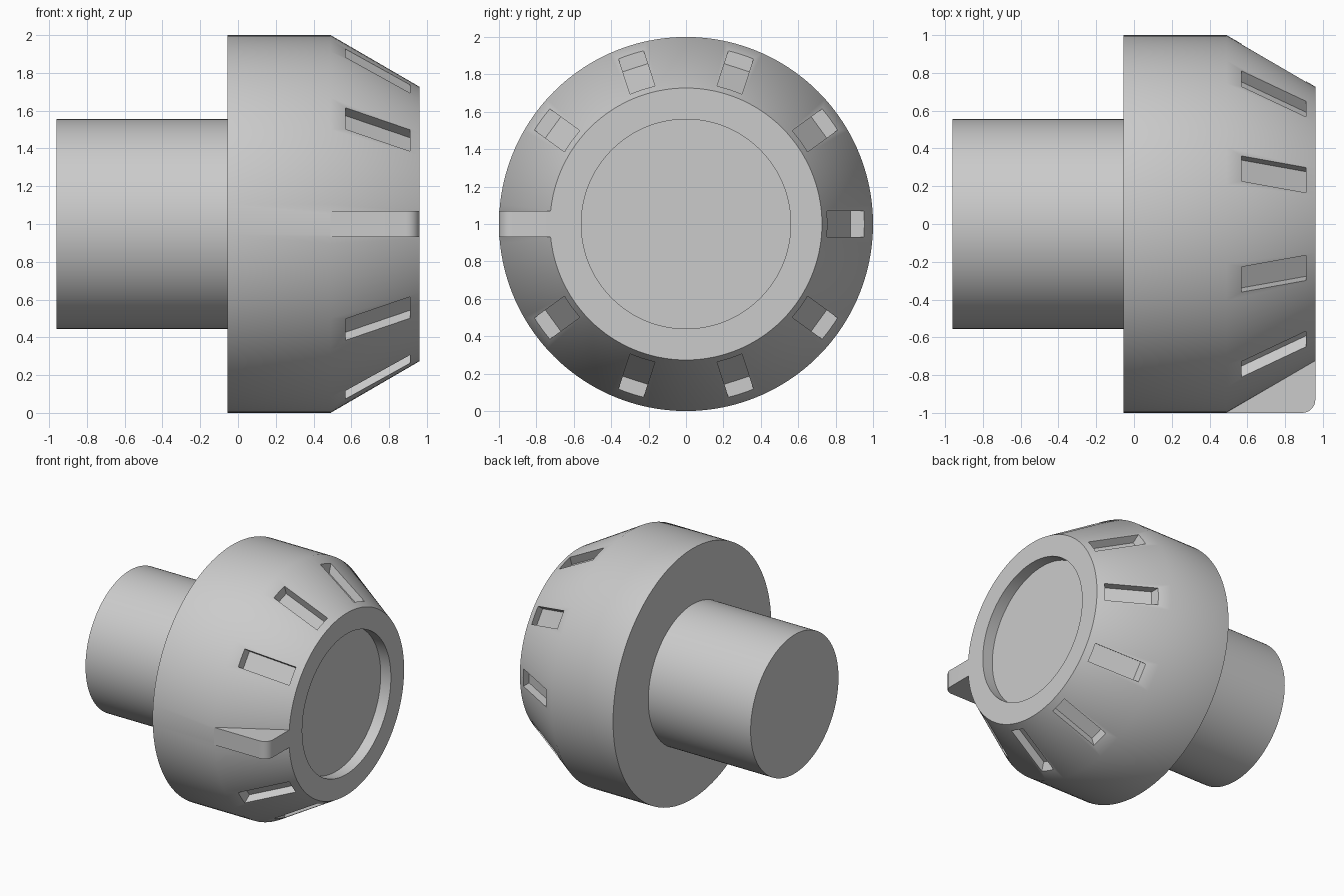
import bpy, bmesh
from math import cos, sin, pi, radians
from mathutils import Matrix, Vector

if "Cube" in bpy.data.objects:
    bpy.data.objects.remove(bpy.data.objects["Cube"])

SEGMENTS = 120
SLOT_WIDTH = 0.14
CONE_START, CONE_END, CONE_TIP_R = 0.49, 0.96, 0.727

grey = bpy.data.materials.new("plain grey")
grey.use_nodes = True
grey.diffuse_color = (0.6, 0.6, 0.6, 1)
grey.node_tree.nodes["Principled BSDF"].inputs["Base Color"].default_value = (0.6, 0.6, 0.6, 1)


def finish(bm, name):
    bmesh.ops.recalc_face_normals(bm, faces=bm.faces)
    mesh = bpy.data.meshes.new(name)
    bm.to_mesh(mesh)
    bm.free()
    mesh.materials.append(grey)
    obj = bpy.data.objects.new(name, mesh)
    bpy.context.collection.objects.link(obj)
    return obj


def lathe(bm, profile):
    """Turn (x, radius) points around the x axis and cap both ends."""
    rings = [[bm.verts.new((x, r * cos(2 * pi * i / SEGMENTS), r * sin(2 * pi * i / SEGMENTS)))
              for i in range(SEGMENTS)] for x, r in profile]
    for a, b in zip(rings, rings[1:]):
        for i in range(SEGMENTS):
            j = (i + 1) % SEGMENTS
            bm.faces.new((a[i], a[j], b[j], b[i]))
    bm.faces.new(rings[0])
    bm.faces.new(rings[-1])


def radial_prism(bm, outline, width, angle):
    """Extrude an (x, radius) outline sideways; angle 0 points to the front."""
    turn = Matrix.Rotation(angle, 3, 'X')
    sides = [[bm.verts.new(turn @ Vector((x, -r, s * width / 2))) for x, r in outline]
             for s in (-1, 1)]
    bm.faces.new(sides[0])
    bm.faces.new(sides[1])
    for i in range(len(outline)):
        j = (i + 1) % len(outline)
        bm.faces.new((sides[0][i], sides[0][j], sides[1][j], sides[1][i]))


def cone_radius(x):
    return 1 + (CONE_TIP_R - 1) * (x - CONE_START) / (CONE_END - CONE_START)


# Knob: shaft, drum, tapered nose and shallow round recess
bm = bmesh.new()
lathe(bm, [(-0.96, 0.555), (-0.055, 0.555), (-0.055, 1), (CONE_START, 1),
           (CONE_END, CONE_TIP_R), (CONE_END, 0.56), (0.87, 0.56)])
knob = finish(bm, "knob_body")

# Nine grip slots around the taper
bm = bmesh.new()
near, far, depth = 0.57, 0.91, 0.075
slot = [(near, cone_radius(near) - depth), (far, cone_radius(far) - depth), (far, 1.1), (near, 1.1)]
for k in range(1, 10):
    radial_prism(bm, slot, SLOT_WIDTH, k * 2 * pi / 10)
slots = finish(bm, "slot_cutter")

# Pointer fin with a rounded outer corner
bm = bmesh.new()
corner = 0.07
arc = [(CONE_END - corner + corner * sin(a), 1 - corner + corner * cos(a))
       for a in (i * pi / 16 for i in range(9))]
fin = [(CONE_START, 0.95), (CONE_START, 1)] + arc + [(CONE_END, 0.68)]
radial_prism(bm, fin, SLOT_WIDTH, 0)
pointer = finish(bm, "pointer_fin")

# Cut the slots, join the fin
for tool, operation in ((slots, 'DIFFERENCE'), (pointer, 'UNION')):
    mod = knob.modifiers.new(tool.name, 'BOOLEAN')
    mod.object, mod.operation, mod.solver = tool, operation, 'EXACT'
bpy.context.view_layer.update()
result = bpy.data.meshes.new_from_object(knob.evaluated_get(bpy.context.evaluated_depsgraph_get()))
knob.modifiers.clear()
knob.data = result
for tool in (slots, pointer):
    bpy.data.objects.remove(tool)

# Stand on the ground and smooth the round surfaces
knob.data.transform(Matrix.Translation((0, 0, 1)))
bpy.ops.object.select_all(action='DESELECT')
knob.select_set(True)
bpy.context.view_layer.objects.active = knob
bpy.ops.object.shade_smooth_by_angle(angle=radians(32))
